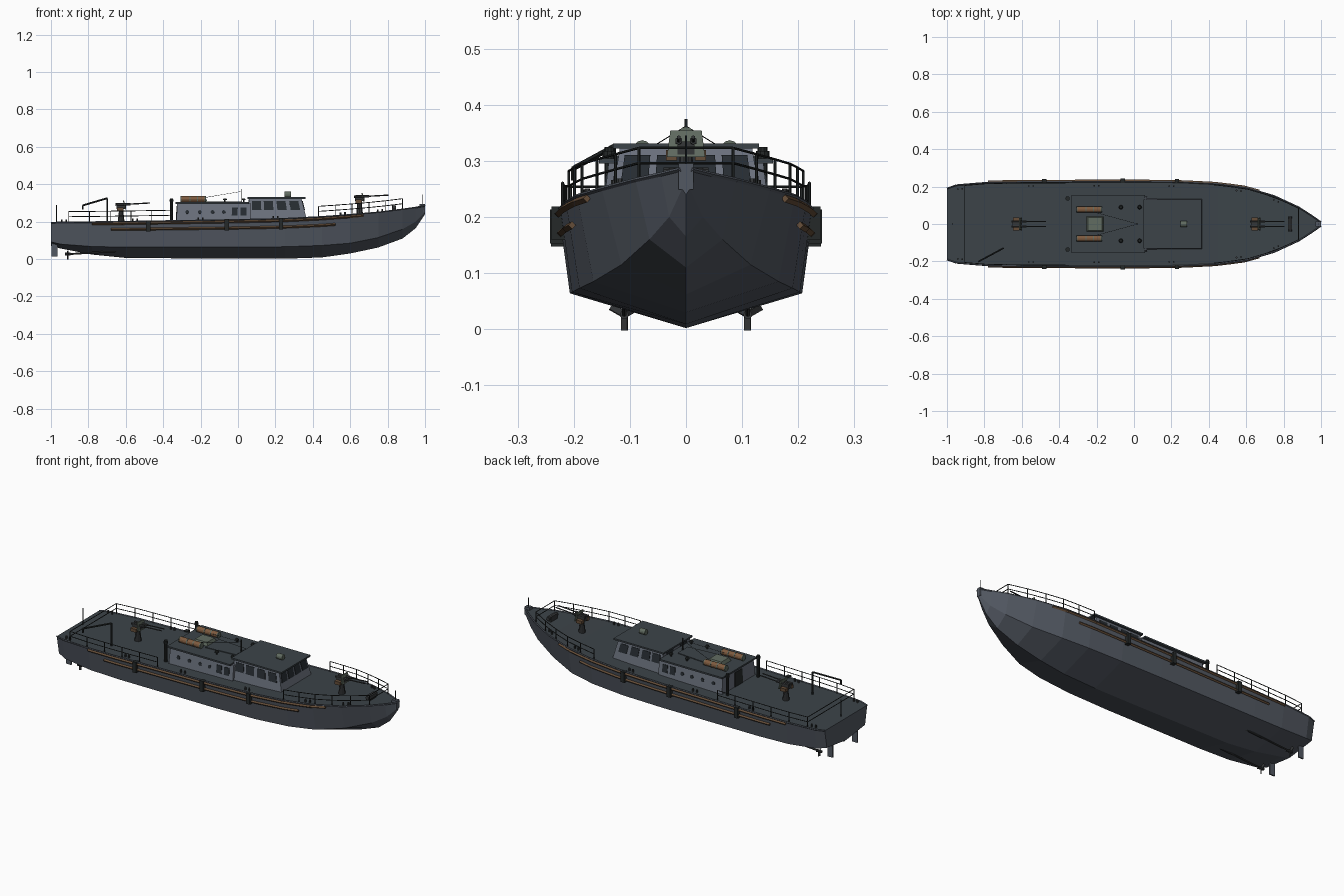
import bpy, bmesh, math
from mathutils import Vector, Matrix

cube = bpy.data.objects.get("Cube")
if cube:
    bpy.data.objects.remove(cube)


def paint(name, *rgb):
    m = bpy.data.materials.new(name)
    m.use_nodes = True
    m.diffuse_color = (*rgb, 1)
    m.node_tree.nodes["Principled BSDF"].inputs["Base Color"].default_value = (*rgb, 1)
    return m


HULL = paint("hull grey", .085, .098, .122)
DECK = paint("deck grey", .045, .057, .066)
WALL = paint("cabin grey", .15, .17, .21)
DARK = paint("dark trim", .018, .022, .022)
GLASS = paint("window glass", .02, .026, .032)
WOOD = paint("brown wood", .13, .075, .04)
RAFT = paint("raft orange brown", .21, .105, .05)
OLIVE = paint("olive canvas", .12, .15, .12)
STEEL = paint("gun steel", .035, .038, .04)


# Helpers: every part is gathered in a bmesh, then turned into an object
def make(name, bm, *mats):
    bmesh.ops.recalc_face_normals(bm, faces=bm.faces)
    me = bpy.data.meshes.new(name)
    bm.to_mesh(me)
    bm.free()
    for m in mats:
        me.materials.append(m)
    ob = bpy.data.objects.new(name, me)
    bpy.context.scene.collection.objects.link(ob)
    return ob


def loft(bm, loops):
    rings = [[bm.verts.new(p) for p in loop] for loop in loops]
    n = len(rings[0])
    for a, b in zip(rings, rings[1:]):
        for i in range(n):
            j = (i + 1) % n
            bm.faces.new((a[i], a[j], b[j], b[i]))
    bm.faces.new(rings[0])
    bm.faces.new(rings[-1])


def rect(x0, x1, h, z):
    return [Vector((x0, -h, z)), Vector((x1, -h, z)), Vector((x1, h, z)), Vector((x0, h, z))]


def box(bm, x, y, z, sx, sy, sz):
    m = Matrix.Translation((x, y, z)) @ Matrix.Diagonal((sx, sy, sz, 1))
    bmesh.ops.create_cube(bm, size=1, matrix=m)


def rod(bm, p, q, r, r2=None, sides=6):
    p, q = Vector(p), Vector(q)
    d = q - p
    m = Matrix.Translation((p + q) / 2) @ d.to_track_quat('Z', 'Y').to_matrix().to_4x4()
    bmesh.ops.create_cone(bm, cap_ends=True, segments=sides, radius1=r,
                          radius2=r if r2 is None else r2, depth=d.length, matrix=m)


def path(bm, pts, r, sides=6):
    for p, q in zip(pts, pts[1:]):
        rod(bm, p, q, r, sides=sides)


def flip(p):
    return Vector((p[0], -p[1], p[2]))


# Hull stations: x, keel z, chine y, chine z, deck y, deck z
stations = [
    (-1, .07, .17, .092, .19, .195), (-.95, .057, .188, .08, .208, .196),
    (-.78, .024, .202, .067, .222, .198), (-.6, .006, .206, .064, .225, .2),
    (0, .002, .207, .064, .227, .21), (.25, .002, .203, .066, .224, .216),
    (.45, .009, .19, .073, .214, .226), (.6, .03, .165, .085, .194, .237),
    (.75, .062, .115, .115, .15, .25), (.88, .11, .065, .16, .09, .266),
    (.95, .165, .03, .2, .045, .276), (1, .24, .007, .25, .01, .285)]


def station(x):
    for a, b in zip(stations, stations[1:]):
        if x <= b[0]:
            t = (x - a[0]) / (b[0] - a[0])
            return [u + (v - u) * t for u, v in zip(a, b)]
    return stations[-1]


def side(x, t, out=0, up=0):
    _, _, cy, cz, dy, dz = station(x)
    return Vector((x, -(cy + (dy - cy) * t + out), cz + (dz - cz) * t + up))


def spread(a, b, n):
    return [a + (b - a) * i / n for i in range(n + 1)]


bm = bmesh.new()
loft(bm, [[(x, -dy, dz), (x, -cy, cz), (x, 0, k), (x, cy, cz), (x, dy, dz)]
          for x, k, cy, cz, dy, dz in stations])
bm.normal_update()
bmesh.ops.recalc_face_normals(bm, faces=bm.faces)
for f in bm.faces:
    f.material_index = 1 if f.normal.z > .9 else 0
make("hull", bm, HULL, DECK)

# Deck lip, rubbing strakes and fender blocks on both sides
lip, strakes, blocks = bmesh.new(), bmesh.new(), bmesh.new()
for s in (lambda p: p, flip):
    path(lip, [s(side(x[0], 1)) for x in stations], .004, 4)
    path(strakes, [s(side(x, .93, .005)) for x in spread(-.78, .67, 18)], .007, 4)
    path(strakes, [s(side(x, .7, .006)) for x in spread(-.68, .52, 15)], .007, 4)
    for x in (-.48, -.06, .23):
        p = s(side(x, .82, .007))
        box(blocks, *p, .022, .024, .06)
make("deck_edge_lip", lip, HULL)
make("rubbing_strakes", strakes, WOOD)
make("fender_blocks", blocks, DARK)

# Stem head fitting
bm = bmesh.new()
box(bm, .985, 0, .272, .03, .026, .046)
make("stem_head", bm, HULL)

# Guard rails
for name, ends in (("bow_rail", (.88, .43)), ("stern_rail", (-.905, -.35))):
    bm = bmesh.new()
    xs = spread(*ends, 5)
    for h in (.03, .057):
        port = [side(x, 1, -.006, h) for x in xs]
        path(bm, [flip(p) for p in reversed(port)] + port, .0022)
    for x in xs:
        for s in (lambda p: p, flip):
            rod(bm, s(side(x, 1, -.006)), s(side(x, 1, -.006, .057)), .0026)
    make(name, bm, DARK)


# Cabins, with panes laid on their sloping walls
def house(name, base, top):
    bm = bmesh.new()
    b, t = rect(*base), rect(*top)
    loft(bm, [b, t])
    make(name, bm, WALL)
    return [(b[i], b[(i + 1) % 4], t[(i + 1) % 4], t[i]) for i in range(4)]


def pane(bm, wall, uv, mirror=False):
    bl, br, tr, tl = wall
    n = (br - bl).cross(tl - bl).normalized()
    pts = []
    for u, v in uv:
        u = 1 - u if mirror else u
        pts.append(bl.lerp(br, u).lerp(tl.lerp(tr, u), v))
    loft(bm, [[p - n * .002 for p in pts], [p + n * .003 for p in pts]])


def window(u, v, w, h):
    return [(u - w, v - h), (u + w, v - h), (u + w, v + h), (u - w, v + h)]


def porthole(u, v, w, h):
    return [(u + w * math.cos(a * math.pi / 6), v + h * math.sin(a * math.pi / 6)) for a in range(12)]


aft = house("aft_cabin", (-.33, .07, .15, .19), (-.325, .07, .138, .296))
wheel = house("wheelhouse", (.055, .37, .137, .2), (.06, .34, .118, .323))
glass = bmesh.new()
for k, m in ((0, False), (2, True)):
    for u in (.14, .31, .48, .63):
        pane(glass, aft[k], porthole(u, .58, .025, .095), m)
    for u in (.78, .9):
        pane(glass, aft[k], window(u, .6, .04, .2), m)
    for u in (.14, .36, .6, .84):
        pane(glass, wheel[k], window(u, .7, .085, .19), m)
for u in (.14, .38, .62, .86):
    pane(glass, wheel[1], window(u, .7, .095, .19))
for u in (.25, .75):
    pane(glass, wheel[3], window(u, .9, .12, .06))
make("windows", glass, GLASS)
bm = bmesh.new()
pane(bm, aft[3], window(.5, .5, .12, .38))
make("aft_door", bm, DARK)

for name, a, z in (("aft_cabin_roof", (-.335, .058, .155), .295), ("wheelhouse_roof", (.05, .362, .13), .322)):
    bm = bmesh.new()
    loft(bm, [rect(*a, z), rect(*a, z + .009)])
    make(name, bm, DECK)
bm = bmesh.new()
loft(bm, [[(-.16, -.06, z), (.02, -.045, z), (.02, .045, z), (-.16, .06, z)] for z in (.3, .308)])
make("roof_panel", bm, DECK)

# Roof fittings: hatch, rafts, vents, searchlight
bm = bmesh.new()
loft(bm, [rect(-.255, -.16, .042, .3), rect(-.245, -.17, .034, .322)])
make("roof_hatch", bm, OLIVE)
rafts, caps, vents, stacks = [bmesh.new() for _ in range(4)]
for y in (-.078, .078):
    rod(rafts, (-.305, y, .32), (-.175, y, .32), .016, sides=12)
    for x in (-.308, -.26, -.22, -.178):
        rod(caps, (x, y, .32), (x + .006, y, .32), .0168, sides=12)
    for x in (-.07, .03):
        rod(vents, (x, y * 1.15, .3), (x, y * 1.15, .318), .005)
        rod(vents, (x, y * 1.15, .316), (x, y * 1.15, .325), .012, .007, 8)
    rod(stacks, (-.355, y * 1.75, .195), (-.355, y * 1.75, .325), .009, sides=10)
    rod(stacks, (-.355, y * 1.75, .308), (-.355, y * 1.75, .318), .012, sides=10)
make("life_rafts", rafts, RAFT)
make("raft_straps", caps, OLIVE)
make("roof_vents", vents, DARK)
make("exhaust_stacks", stacks, DARK)
bm = bmesh.new()
rod(bm, (.265, 0, .33), (.265, 0, .34), .008)
rod(bm, (.248, 0, .346), (.284, 0, .346), .015, sides=12)
make("searchlight", bm, OLIVE)

# Aerial, staffs and wires
bm = bmesh.new()
rod(bm, (.02, 0, .3), (.02, 0, .375), .003)
for y in (-.06, .06):
    rod(bm, (.02, 0, .362), (-.2, y, .325), .001)
rod(bm, (-.97, 0, .19), (-.97, 0, .29), .0025)
rod(bm, (.985, 0, .285), (.985, 0, .345), .002)
make("masts_and_wires", bm, DARK)

# Davit
bm = bmesh.new()
path(bm, [(-.7, -.13, .195), (-.7, -.13, .325), (-.83, -.2, .287), (-.83, -.2, .265)], .005)
make("davit", bm, DARK)


# Twin guns on pedestals
def gun(name, x, z):
    steel, shield, boxes = bmesh.new(), bmesh.new(), bmesh.new()
    rod(steel, (x, 0, z - .01), (x, 0, z + .07), .02, .011, 10)
    box(steel, x, 0, z + .08, .05, .03, .025)
    for y in (-.013, .013):
        rod(steel, (x - .03, y, z + .092), (x + .05, y, z + .094), .007)
        rod(steel, (x + .05, y, z + .094), (x + .155, y, z + .1), .0035)
        box(boxes, x - .005, y * 2, z + .068, .035, .02, .018)
    loft(shield, [[(x + .02 + d, -.034, z + .065), (x + .02 + d, .034, z + .065),
                   (x + .01 + d, .028, z + .112), (x + .01 + d, -.028, z + .112)] for d in (0, .006)])
    make(name + "_gun", steel, STEEL)
    make(name + "_gun_shield", shield, OLIVE)
    make(name + "_gun_ammunition", boxes, WOOD)


gun("bow", .65, .242)
gun("stern", -.625, .2)

# Anchor winch, bollards and deck lockers
bm = bmesh.new()
box(bm, .835, 0, .272, .022, .06, .03)
rod(bm, (.835, -.04, .278), (.835, .04, .278), .01, sides=8)
make("anchor_winch", bm, STEEL)
bm = bmesh.new()
for x in (-.93, -.55, -.2, .2, .56, .76):
    for s in (lambda p: p, flip):
        for d in (-.012, .012):
            p = s(side(x + d, 1, -.022))
            rod(bm, p, p + Vector((0, 0, .016)), .005)
make("bollards", bm, STEEL)

# Rudders, shafts and propellers
rudder, props = bmesh.new(), bmesh.new()
for y in (-.11, .11):
    box(rudder, -.98, y, .05, .032, .007, .075)
    rod(props, (-.915, y, .026), (-.6, y, .045), .005)
    rod(props, (-.925, y, .026), (-.895, y, .026), .008, sides=8)
    for k in range(3):
        m = (Matrix.Translation((-.91, y, .026)) @ Matrix.Rotation(k * math.tau / 3 + math.pi, 4, 'X')
             @ Matrix.Translation((0, 0, .015)) @ Matrix.Rotation(.6, 4, 'Z') @ Matrix.Diagonal((.003, .013, .026, 1)))
        bmesh.ops.create_cube(props, size=1, matrix=m)
make("rudders", rudder, HULL)
make("propellers", props, STEEL)
